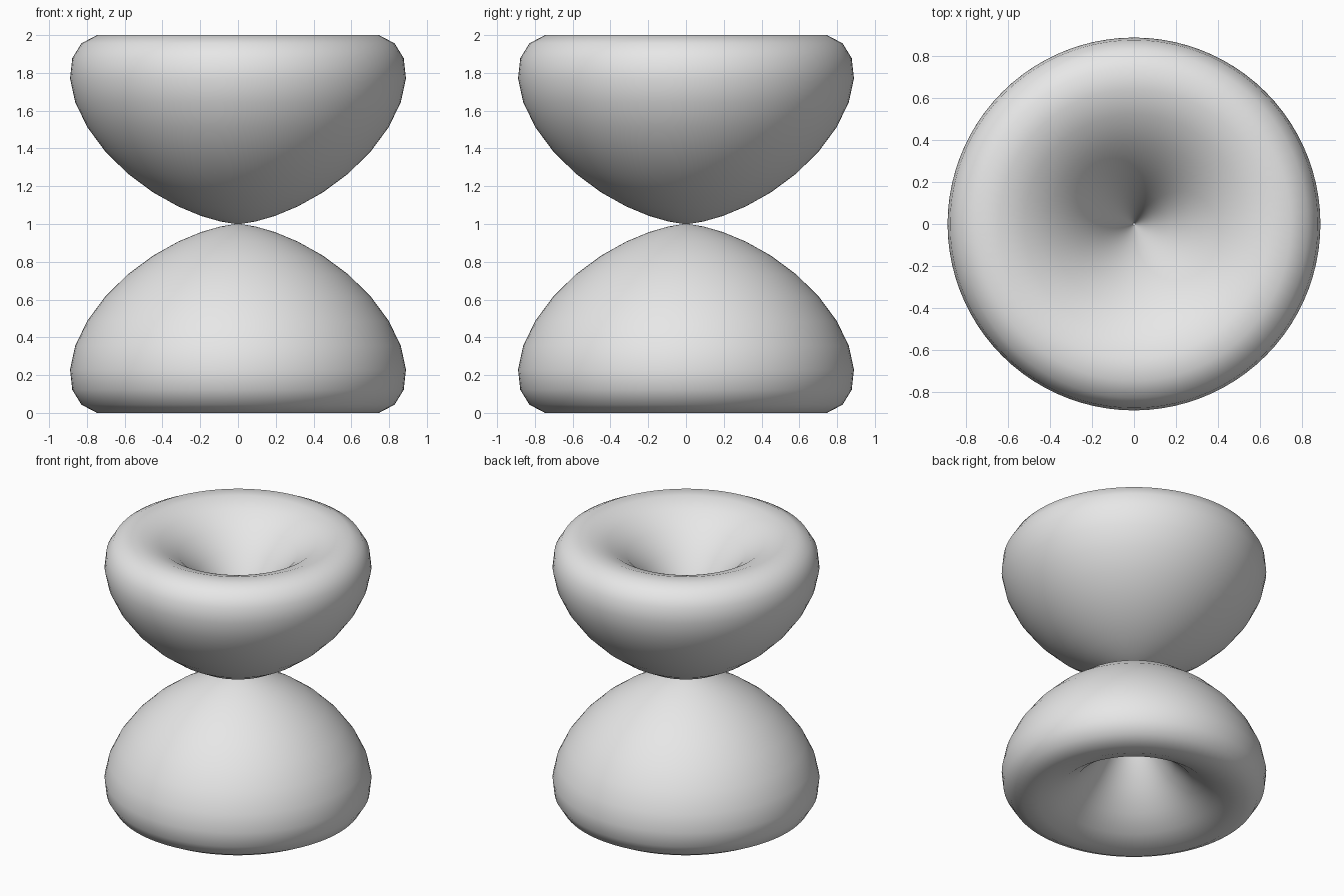
import bpy
import bmesh
from math import sin, cos, pi

cube = bpy.data.objects.get("Cube")
if cube:
    bpy.data.objects.remove(cube, do_unlink=True)

# Single plain grey material
grey = bpy.data.materials.new("light_grey")
grey.use_nodes = True
colour = (0.8, 0.8, 0.8, 1)
grey.diffuse_color = colour
grey.node_tree.nodes["Principled BSDF"].inputs["Base Color"].default_value = colour

STEPS, SEGMENTS = 22, 88


def lobe_profile():
    """Polar curve leaving the centre flat, swelling to a rim, and returning down the axis."""
    points = []
    for i in range(1, STEPS):
        a = i / STEPS * pi / 2
        r = cos(a) ** 1.39 * sin(a) ** 1.9
        points.append((r * cos(a), r * sin(a)))
    top = max(z for _, z in points)
    return [(x / top, z / top) for x, z in points]


def build_lobe(name, direction):
    """Revolve the profile around z, upward or downward from the middle."""
    bm = bmesh.new()
    rings = []
    for x, z in lobe_profile():
        rings.append([bm.verts.new((x * cos(t), x * sin(t), 1 + direction * z))
                      for t in (2 * pi * k / SEGMENTS for k in range(SEGMENTS))])
    outer_tip = bm.verts.new((0, 0, 1))
    pit_tip = bm.verts.new((0, 0, 1))
    for k in range(SEGMENTS):
        n = (k + 1) % SEGMENTS
        for low, high in zip(rings, rings[1:]):
            bm.faces.new((low[k], low[n], high[n], high[k]))
        bm.faces.new((outer_tip, rings[0][n], rings[0][k]))
        bm.faces.new((pit_tip, rings[-1][k], rings[-1][n]))
    # The lower lobe is mirrored, so its winding is turned around
    if direction < 0:
        bmesh.ops.reverse_faces(bm, faces=bm.faces[:])
    for face in bm.faces:
        face.smooth = True
    mesh = bpy.data.meshes.new(name)
    bm.to_mesh(mesh)
    bm.free()
    mesh.materials.append(grey)
    lobe = bpy.data.objects.new(name, mesh)
    bpy.context.collection.objects.link(lobe)
    return lobe


# Two dimpled lobes meeting at a point
build_lobe("upper_lobe", 1)
build_lobe("lower_lobe", -1)
